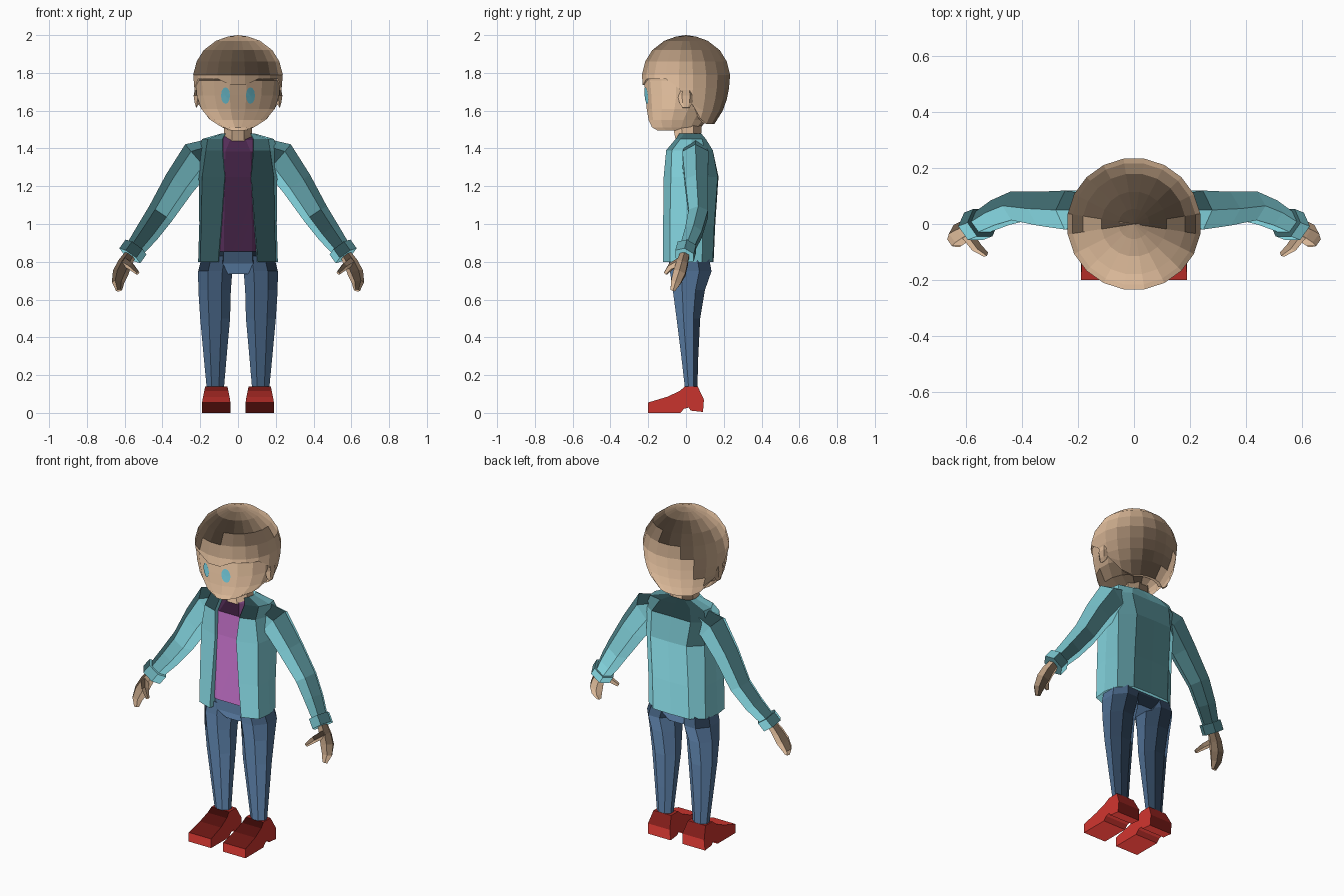
import bpy, bmesh, math
from mathutils import Vector
from mathutils.bvhtree import BVHTree

if "Cube" in bpy.data.objects:
    bpy.data.objects.remove(bpy.data.objects["Cube"])


def material(name, r, g, b):
    m = bpy.data.materials.new(name)
    m.diffuse_color = [((c / 255 + 0.055) / 1.055) ** 2.4 for c in (r, g, b)] + [1]
    m.use_nodes = True
    m.node_tree.nodes["Principled BSDF"].inputs["Base Color"].default_value = m.diffuse_color
    return m


SKIN = material("tan", 216, 182, 150)
TEAL = material("teal", 130, 210, 220)
PURPLE = material("purple", 188, 108, 194)
DENIM = material("denim_blue", 80, 112, 148)
RED = material("red", 204, 52, 46)
EYE = material("eye_blue", 108, 190, 206)


def y_up_normals(me):
    """Store flat face normals in a y-up frame (x, z, -y)."""
    for p in me.polygons:
        p.use_smooth = True
    for e in me.edges:
        e.use_edge_sharp = True
    normals = [None] * len(me.loops)
    for p in me.polygons:
        n = p.normal
        for li in p.loop_indices:
            normals[li] = (n.x, n.z, -n.y)
    me.normals_split_custom_set(normals)


def make(name, verts, faces, mat, mirror=False):
    """Mesh object, optionally doubled across x = 0."""
    verts, faces = [tuple(v) for v in verts], list(faces)
    if mirror:
        n = len(verts)
        faces += [tuple(i + n for i in reversed(f)) for f in faces]
        verts += [(-x, y, z) for x, y, z in verts]
    me = bpy.data.meshes.new(name)
    bm = bmesh.new()
    vs = [bm.verts.new(v) for v in verts]
    for f in faces:
        bm.faces.new([vs[i] for i in f])
    bmesh.ops.remove_doubles(bm, verts=bm.verts, dist=1e-5)
    bmesh.ops.recalc_face_normals(bm, faces=bm.faces)
    bm.to_mesh(me)
    bm.free()
    me.materials.append(mat)
    y_up_normals(me)
    ob = bpy.data.objects.new(name, me)
    bpy.context.collection.objects.link(ob)
    return ob


def loft(name, rings, mat, mirror=False, closed=True, caps=True):
    n = len(rings[0])
    verts = [p for r in rings for p in r]
    faces = []
    for k in range(len(rings) - 1):
        for i in range(n if closed else n - 1):
            j = (i + 1) % n
            faces.append((k * n + i, k * n + j, (k + 1) * n + j, (k + 1) * n + i))
    if caps:
        faces += [tuple(range(n)), tuple(range((len(rings) - 1) * n, len(rings) * n))]
    return make(name, verts, faces, mat, mirror)


def ring(z, x0, x1, y0, y1, n=8):
    """Horizontal n-gon filling the given box."""
    s = 1 / math.cos(math.pi / n)
    pts = []
    for i in range(n):
        a = (i + 0.5) * math.tau / n
        pts.append(((x0 + x1) / 2 + (x1 - x0) / 2 * s * math.cos(a),
                    (y0 + y1) / 2 + (y1 - y0) / 2 * s * math.sin(a), z))
    return pts


def tube(name, path, mat, n=6, flat=1.0):
    """Tapered tube along (x, y, z, radius) points; flat scales its depth."""
    pts = [Vector(p[:3]) for p in path]
    rings = []
    for i, p in enumerate(path):
        d = (pts[min(i + 1, len(pts) - 1)] - pts[max(i - 1, 0)]).normalized()
        u = d.cross(Vector((0, 1, 0))).normalized()
        v = u.cross(d)
        rings.append([pts[i] + p[3] * (u * math.cos(a) + v * flat * math.sin(a))
                      for a in (k * math.tau / n for k in range(n))])
    return loft(name, rings, mat, mirror=True)


# Face: half width, front and back at each height
N = 16
face = [(1.495, .04, -.15, .06), (1.512, .085, -.18, .08), (1.55, .145, -.198, .11),
        (1.61, .195, -.208, .16), (1.68, .218, -.214, .19), (1.76, .226, -.222, .2),
        (1.85, .20, -.20, .19)]
head = loft("head", [ring(z, -w, w, a, b, N) for z, w, a, b in face], SKIN)

# Hair: shell whose lower edge rises from nape to fringe
prof = [(1.53, .155), (1.6, .2), (1.66, .222), (1.72, .234), (1.79, .24),
        (1.86, .222), (1.92, .184), (1.97, .118), (1.992, .055), (2.0, .001)]


def hair_radius(z):
    for (z0, r0), (z1, r1) in zip(prof, prof[1:]):
        if z <= z1:
            return r0 + (r1 - r0) * (z - z0) / (z1 - z0)
    return prof[-1][1]


def hair_edge(a):
    y = math.sin(a)                      # -1 at the front, 1 at the back
    if y < -.25:
        return 1.735 if y < -.9 else 1.768
    return max(1.53, 1.74 - .26 * (y + .25))


SEG = 20
levels = (1.6, 1.66, 1.72, 1.79, 1.86, 1.92, 1.97, 1.992, 2.0)
rings = []
for lv in (1.0,) + levels:
    row = []
    for i in range(SEG):
        a = (i + .5) * math.tau / SEG
        low = hair_edge(a)
        z = low if lv == 1.0 else max(lv, low + .001 * levels.index(lv))
        r = hair_radius(z)
        row.append((r * math.cos(a), r * math.sin(a) * .985, z))
    rings.append(row)
# Inner lip joining the hair to the head
rings.insert(0, [(x * .86, y * .86, z + .004) for x, y, z in rings[0]])
loft("hair", rings, SKIN, caps=False)

# Ears
loft("ears", [ring(z, .23 - 2 * w, .216 + w, -.01 - 1.5 * w, .01 + 1.5 * w, 6) for z, w in
              ((1.615, .004), (1.64, .013), (1.68, .019), (1.715, .012))], SKIN, mirror=True)

# Eyes: thin plates laid on the face
tree = BVHTree.FromPolygons([v.co for v in head.data.vertices],
                            [p.vertices[:] for p in head.data.polygons])


def on_face(x, z, lift):
    return (x, tree.ray_cast(Vector((x, -1, z)), Vector((0, 1, 0)))[0].y - lift, z)


rim = [on_face(.066 + .024 * math.cos(a), 1.68 + .044 * math.sin(a), .005)
       for a in (i * math.tau / 12 for i in range(12))]
make("eyes", rim + [on_face(.066, 1.68, .006)],
     [(i, (i + 1) % 12, 12) for i in range(12)], EYE, mirror=True)

# Neck
loft("neck", [ring(1.42, -.085, .085, -.05, .085), ring(1.47, -.075, .075, -.06, .08),
              ring(1.55, -.075, .075, -.075, .085)], SKIN)

# Shirt
loft("shirt", [ring(.855, -.18, .18, -.1, .1), ring(1.25, -.17, .17, -.098, .12),
               ring(1.385, -.16, .16, -.085, .1), ring(1.445, -.1, .1, -.05, .07),
               ring(1.475, -.07, .07, -.045, .06)], PURPLE)

# Jacket: half outline from back centre to front edge, then folded inward
jacket = [
    (.80, [(0, .146), (.12, .142), (.19, .085), (.211, 0), (.2, -.085), (.105, -.121)]),
    (1.0, [(0, .155), (.12, .15), (.19, .09), (.205, 0), (.195, -.085), (.088, -.121)]),
    (1.25, [(0, .172), (.12, .168), (.195, .1), (.208, .02), (.19, -.08), (.07, -.118)]),
    (1.39, [(0, .14), (.13, .142), (.2, .1), (.21, .03), (.17, -.075), (.082, -.105)]),
    (1.45, [(0, .1), (.1, .105), (.18, .085), (.19, .03), (.16, -.03), (.082, -.055)]),
    (1.48, [(0, .08), (.045, .08), (.075, .065), (.085, .03), (.08, -.01), (.066, -.035)])]
loft("jacket", [[(x, y, z) for x, y in row] + [(row[-1][0] - .004, row[-1][1] + .04, z)]
                for z, row in jacket], TEAL, mirror=True, closed=False, caps=False)

# Jacket lining closing the hem
make("jacket_hem", [(x, y, .80) for x, y in jacket[0][1]] + [(.1, -.08, .80), (0, -.08, .80)],
     [tuple(range(8))], TEAL, mirror=True)

# Sleeves and cuffs
tube("sleeves", [(.11, .05, 1.39, .07), (.215, .05, 1.348, .098), (.31, .055, 1.215, .085),
                 (.41, .065, 1.055, .072), (.48, .04, .955, .064), (.555, .0, .855, .05)],
     TEAL, flat=.82)
tube("cuffs", [(.54, .005, .878, .068), (.573, -.008, .832, .068)], TEAL, flat=.85)

# Hands and thumbs
tube("hands", [(.565, -.005, .845, .03), (.6, -.02, .79, .038), (.622, -.035, .74, .042),
               (.635, -.055, .69, .033), (.63, -.07, .648, .016)], SKIN, flat=.9)
tube("thumbs", [(.6, -.03, .8, .024), (.565, -.08, .775, .02), (.53, -.108, .74, .011)],
     SKIN, n=5)

# Hips and trouser legs
loft("hips", [ring(.735, -.1, .1, -.055, .1), ring(.79, -.19, .19, -.09, .125),
              ring(.875, -.18, .18, -.092, .12)], DENIM)
loft("legs", [ring(.125, .075, .165, -.005, .06), ring(.3, .06, .182, -.025, .065),
              ring(.5, .042, .2, -.05, .075), ring(.65, .038, .21, -.07, .1),
              ring(.75, .03, .211, -.085, .135), ring(.83, .02, .19, -.09, .12)],
     DENIM, mirror=True)

# Shoes: side profile widened towards the sole
side = [(-.2, .0), (-.2, .055), (-.1, .085), (-.035, .115), (-.005, .14), (.062, .14),
        (.095, .07), (.09, .005), (.025, .012), (.015, .028), (-.01, .022), (-.03, 0)]


def shoe_side(s):
    return [(.115 + s * (.075 - .2 * max(0, z - .06)), y, z) for y, z in side]


loft("shoes", [shoe_side(-1), shoe_side(1)], RED, mirror=True)
